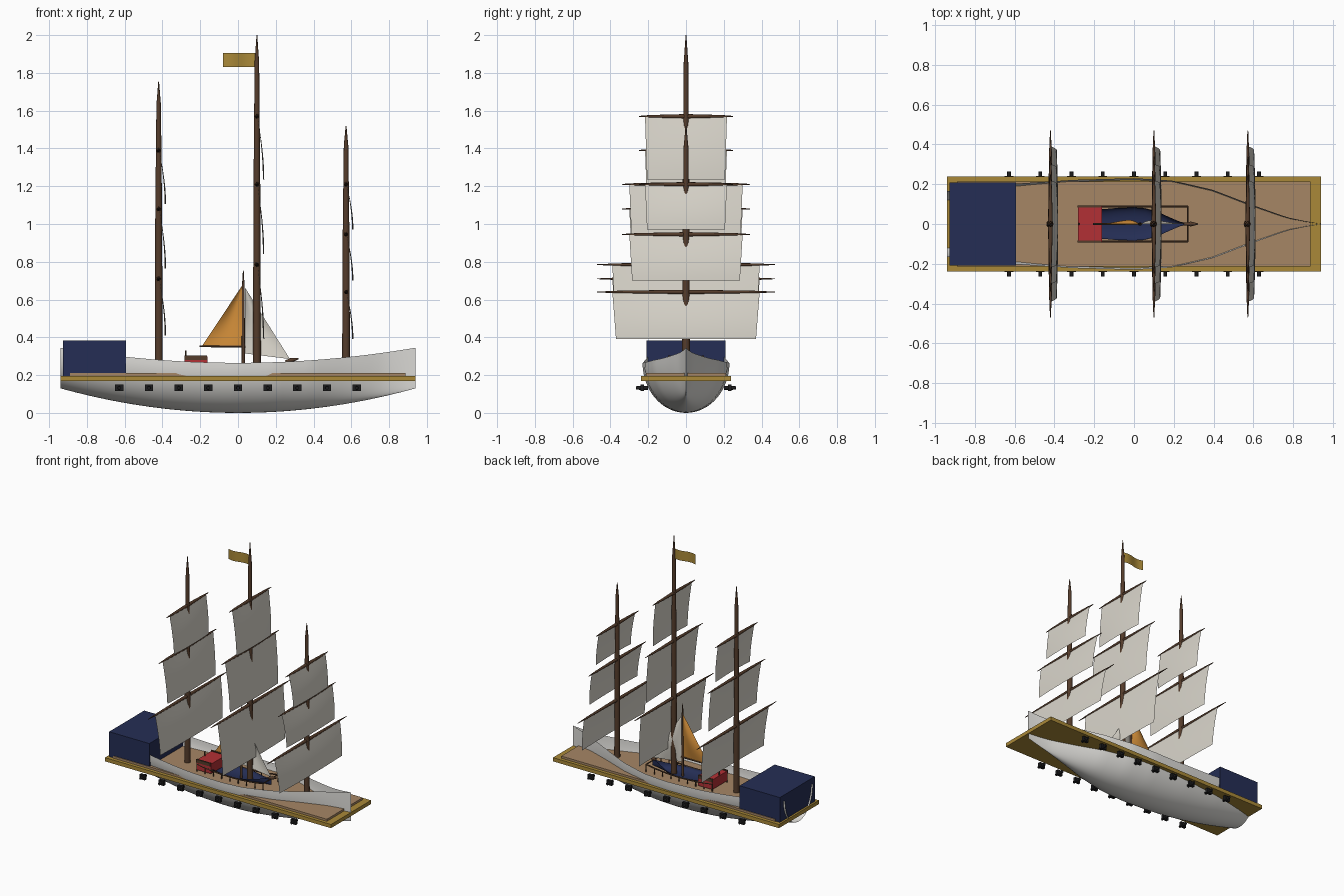
import bpy, bmesh, math
from mathutils import Vector

cube = bpy.data.objects.get("Cube")
if cube:
    bpy.data.objects.remove(cube, do_unlink=True)


def material(name, r, g, b):
    m = bpy.data.materials.new(name)
    m.use_nodes = True
    m.diffuse_color = (r, g, b, 1)
    shader = m.node_tree.nodes["Principled BSDF"]
    shader.inputs["Base Color"].default_value = (r, g, b, 1)
    shader.inputs["Roughness"].default_value = 0.8
    return m


WHITE = material("hull white", 0.76, 0.75, 0.72)
CANVAS = material("sail canvas", 0.7, 0.67, 0.6)
GOLD = material("gold trim", 0.4, 0.25, 0.04)
TAN = material("deck tan", 0.38, 0.24, 0.13)
BROWN = material("spar brown", 0.09, 0.045, 0.024)
NAVY = material("navy blue", 0.018, 0.027, 0.09)
RED = material("cabin red", 0.45, 0.03, 0.035)
ORANGE = material("orange canvas", 0.62, 0.26, 0.04)
BLACK = material("gun black", 0.012, 0.012, 0.013)


def finish(name, bm, mat, smooth=False):
    mesh = bpy.data.meshes.new(name)
    bm.to_mesh(mesh)
    bm.free()
    mesh.materials.append(mat)
    ob = bpy.data.objects.new(name, mesh)
    bpy.context.collection.objects.link(ob)
    if smooth:
        bpy.ops.object.select_all(action="DESELECT")
        ob.select_set(True)
        bpy.context.view_layer.objects.active = ob
        bpy.ops.object.shade_smooth_by_angle(angle=math.radians(40))
    return ob


def box(name, mat, x, y, z):
    """Box from three (low, high) ranges."""
    bm = bmesh.new()
    bmesh.ops.create_cube(bm, size=1)
    for v in bm.verts:
        v.co = [r[0] + (c + 0.5) * (r[1] - r[0]) for c, r in zip(v.co, (x, y, z))]
    return finish(name, bm, mat)


def spar(name, mat, start, end, profile, sides=12):
    """Round spar; profile lists (fraction along, radius)."""
    start, end = Vector(start), Vector(end)
    turn = (end - start).to_track_quat("Z", "Y")
    bm = bmesh.new()
    rings = []
    for f, r in profile:
        ring = []
        for i in range(sides):
            a = math.tau * i / sides
            ring.append(bm.verts.new(start.lerp(end, f) + turn @ Vector((r * math.cos(a), r * math.sin(a), 0))))
        rings.append(ring)
    for a, b in zip(rings, rings[1:]):
        for i in range(sides):
            j = (i + 1) % sides
            bm.faces.new((a[i], a[j], b[j], b[i]))
    bm.faces.new(rings[0][::-1])
    bm.faces.new(rings[-1])
    return finish(name, bm, mat, True)


def sheet(name, mat, nu, nv, point):
    """Smooth surface through point(u, v), both running from 0 to 1."""
    bm = bmesh.new()
    grid = [[bm.verts.new(point(i / nu, j / nv)) for j in range(nv + 1)] for i in range(nu + 1)]
    for i in range(nu):
        for j in range(nv):
            bm.faces.new((grid[i][j], grid[i + 1][j], grid[i + 1][j + 1], grid[i][j + 1]))
    bmesh.ops.remove_doubles(bm, verts=bm.verts, dist=0.0002)
    return finish(name, bm, mat, True)


# Half beam along the hull, from stern (-1) to bow (1)
BEAM = [(-1, 0.165), (-0.64, 0.202), (-0.32, 0.222), (0, 0.23), (0.2, 0.219),
        (0.42, 0.172), (0.62, 0.1), (0.82, 0.033), (0.92, 0.013), (1, 0.001)]


def beam(s):
    for (a, wa), (b, wb) in zip(BEAM, BEAM[1:]):
        if s <= b:
            return wa + (wb - wa) * (s - a) / (b - a)
    return BEAM[-1][1]


def hull(name, mat, middle, half, width, keel, keel_rise, rail, rail_rise):
    def point(u, v):
        s = 2 * u - 1
        a = (v - 0.5) * math.pi
        low, high = keel + keel_rise * s * s, rail + rail_rise * s * s
        return (middle + half * s, width * beam(s) * math.sin(a), low + (high - low) * (1 - math.cos(a)))
    return sheet(name, mat, 48, 32, point)


# Hull, deck and stern house
hull("hull", WHITE, 0, 0.94, 1, 0, 0.13, 0.265, 0.08)
box("wale_plank", GOLD, (-0.94, 0.94), (-0.238, 0.238), (0.168, 0.196))
box("deck", TAN, (-0.89, 0.888), (-0.213, 0.213), (0.19, 0.212))
box("stern_house", NAVY, (-0.926, -0.592), (-0.208, 0.208), (0.196, 0.383))

# Guns along both sides
for side, label in ((1, "left"), (-1, "right")):
    for i in range(9):
        x = (i - 4) * 0.157
        box(f"gun_port_{label}_{i}", BLACK, (x - 0.022, x + 0.022),
            sorted((side * 0.222, side * 0.242)), (0.115, 0.15))
        spar(f"gun_{label}_{i}", BLACK, (x, side * 0.2, 0.132), (x, side * 0.264, 0.132),
             [(0, 0.011), (1, 0.009)])


# Square rig
def square_sail(name, x, z, half, drop):
    def point(u, v):
        side = 2 * u - 1
        push = 0.036 * math.sin(v * math.pi / 2) * (1 - 0.2 * side * side)
        return (x + 0.003 + push, side * half * (1 - 0.05 * v), z - drop * v)
    sheet(name, CANVAS, 16, 10, point)


YARD_HALF = (0.25, 0.34, 0.47)
SAIL_HALF = (0.217, 0.3, 0.39)
RIG = {
    "mizzen": (-0.42, 1.755, (1.39, 1.08, 0.71), (0.285, 0.315, 0.3)),
    "main": (0.1, 2.0, (1.57, 1.21, 0.785), (0.335, 0.37, 0.39)),
    "fore": (0.572, 1.52, (1.21, 0.945, 0.64), (0.24, 0.245, 0.25)),
}
for label, (x, top, heights, drops) in RIG.items():
    spar(f"{label}_mast", BROWN, (x, 0, 0.2), (x, 0, top),
         [(0, 0.021), (0.55, 0.018), (0.92, 0.012), (1, 0.002)], 16)
    for i, (z, drop) in enumerate(zip(heights, drops)):
        h = YARD_HALF[i]
        spar(f"{label}_yard_{i}", BROWN, (x, -h, z), (x, h, z),
             [(0, 0.002), (0.12, 0.007), (0.5, 0.012), (0.88, 0.007), (1, 0.002)])
        square_sail(f"{label}_sail_{i}", x, z, SAIL_HALF[i], drop)

# Pennant on the main mast
sheet("pennant", GOLD, 12, 2,
      lambda u, v: (0.1 - 0.18 * u, 0.008 * math.sin(u * math.tau), 1.905 - 0.075 * v))

# Small boat carried on deck
hull("boat_hull", NAVY, 0, 0.28, 0.36, 0.212, 0.015, 0.245, 0.03)
box("boat_cabin", RED, (-0.282, -0.162), (-0.09, 0.09), (0.225, 0.298))
spar("boat_tiller_post", BROWN, (-0.276, 0, 0.29), (-0.276, 0, 0.33), [(0, 0.005), (1, 0.004)], 8)
spar("boat_stem", BROWN, (0.25, 0, 0.272), (0.32, 0, 0.288), [(0, 0.006), (0.5, 0.012), (1, 0.004)])
for side, label in ((1, "left"), (-1, "right")):
    y = side * 0.088
    box(f"cabin_trim_{label}", BROWN, (-0.284, -0.165), (y - 0.006, y + 0.006), (0.28, 0.304))
    path = [Vector((-0.28 + 0.55 * i / 8, y, 0.243 + 0.024 * (i / 4 - 1) ** 2)) for i in range(9)]
    for i, p in enumerate(path):
        spar(f"rail_post_{label}_{i}", BROWN, (p.x, y, 0.21), p, [(0, 0.004), (1, 0.004)], 6)
        if i:
            spar(f"rail_{label}_{i}", BROWN, path[i - 1], p, [(0, 0.005), (1, 0.005)], 6)
spar("rail_cross", BROWN, (0.27, -0.088, 0.267), (0.27, 0.088, 0.267), [(0, 0.004), (1, 0.004)], 6)
spar("boat_mast", BROWN, (0.028, 0, 0.21), (0.028, 0, 0.755), [(0, 0.009), (0.85, 0.007), (1, 0.002)])
spar("boat_boom", BROWN, (0.04, 0, 0.352), (-0.205, 0, 0.352), [(0, 0.006), (1, 0.004)], 8)


def fore_aft_sail(name, mat, head, tack, clew):
    head, tack, clew = map(Vector, (head, tack, clew))

    def point(u, v):
        p = head.lerp(tack.lerp(clew, u), v)
        p.y += 0.02 * math.sin(u * math.pi) * math.sin(v * math.pi)
        return p
    sheet(name, mat, 10, 10, point)


fore_aft_sail("boat_mainsail", ORANGE, (0.026, 0, 0.68), (0.026, 0, 0.355), (-0.19, 0, 0.355))
fore_aft_sail("boat_jib", CANVAS, (0.036, 0, 0.665), (0.036, 0, 0.315), (0.275, 0, 0.285))
